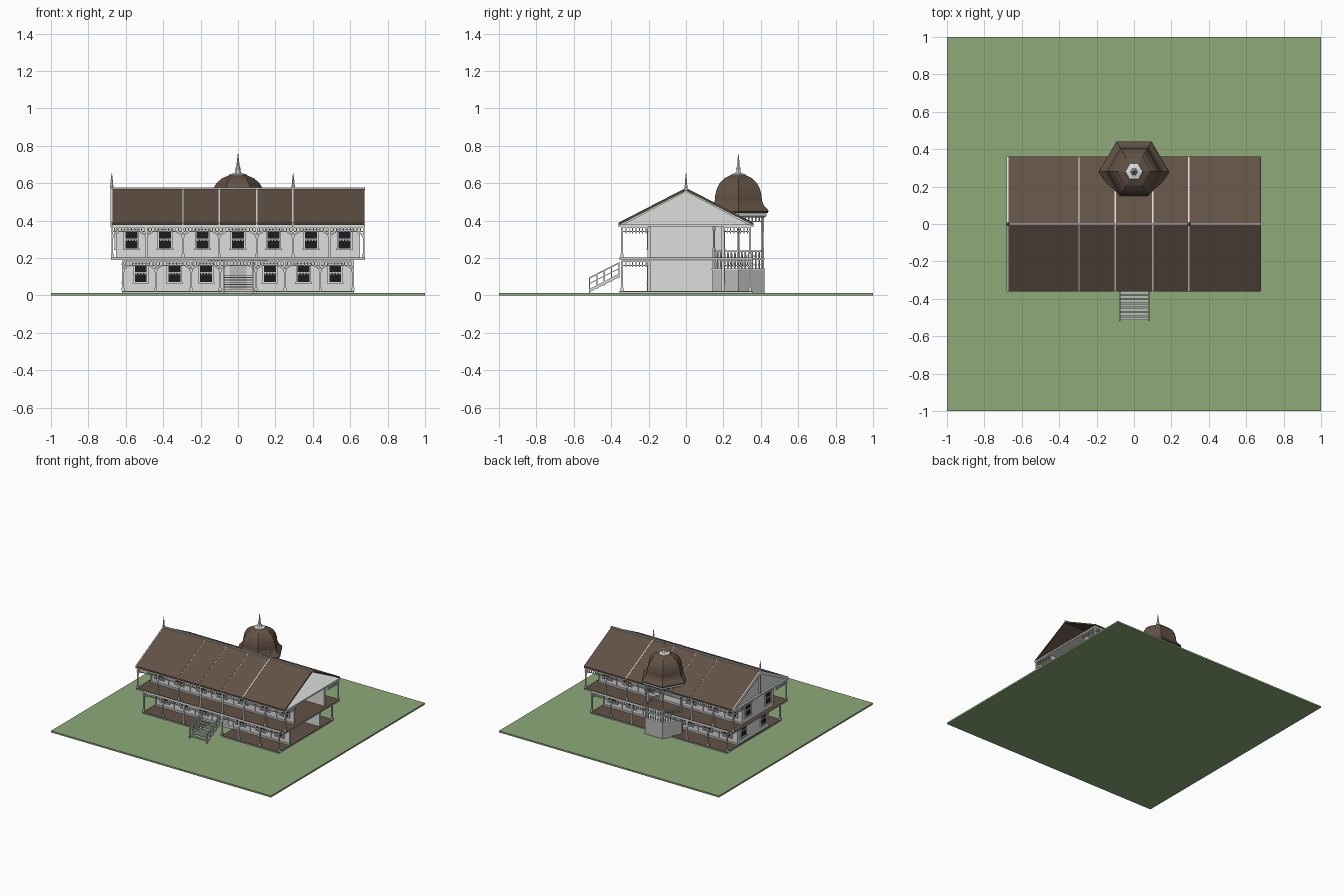
import bpy, bmesh, math
from mathutils import Vector

if "Cube" in bpy.data.objects:
    bpy.data.objects.remove(bpy.data.objects["Cube"])


def mat(name, r, g, b):
    m = bpy.data.materials.new(name)
    m.diffuse_color = (r, g, b, 1)
    m.use_nodes = True
    m.node_tree.nodes["Principled BSDF"].inputs["Base Color"].default_value = m.diffuse_color
    return m


GREEN = mat("grass green", 0.27, 0.40, 0.19)
BROWN = mat("roof brown", 0.12, 0.083, 0.06)
WHITE = mat("painted white", 0.72, 0.74, 0.72)
GREY = mat("stone grey", 0.50, 0.51, 0.51)
DARK = mat("window dark", 0.012, 0.012, 0.014)


def finish(bm, name, m):
    bmesh.ops.recalc_face_normals(bm, faces=bm.faces)
    me = bpy.data.meshes.new(name)
    bm.to_mesh(me)
    bm.free()
    me.materials.append(m)
    ob = bpy.data.objects.new(name, me)
    bpy.context.collection.objects.link(ob)
    return ob


def prism(bm, pts, a, b, axis=0):
    """Extrude a polygon along x (pts are y,z) or along y (pts are x,z)."""
    def v(p, t):
        return bm.verts.new((t, p[0], p[1]) if axis == 0 else (p[0], t, p[1]))
    lo, hi = [v(p, a) for p in pts], [v(p, b) for p in pts]
    bm.faces.new(lo)
    bm.faces.new(hi)
    n = len(pts)
    for i in range(n):
        j = (i + 1) % n
        bm.faces.new((lo[i], lo[j], hi[j], hi[i]))


def box(bm, x0, x1, y0, y1, z0, z1):
    prism(bm, [(y0, z0), (y1, z0), (y1, z1), (y0, z1)], x0, x1)


def boxes(name, m, items):
    bm = bmesh.new()
    for it in items:
        box(bm, *it)
    return finish(bm, name, m)


def lathe(bm, prof, cx, cy, n=6):
    """Ring profile (radius, z) with n sides."""
    rings = [[bm.verts.new((cx + r * math.cos(2 * math.pi * i / n),
                            cy + r * math.sin(2 * math.pi * i / n), z)) for i in range(n)]
             for r, z in prof]
    for a, b in zip(rings, rings[1:]):
        for i in range(n):
            j = (i + 1) % n
            bm.faces.new((a[i], a[j], b[j], b[i]))
    bm.faces.new(rings[0])
    bm.faces.new(rings[-1])


# Ground plate
boxes("lawn", GREEN, [(-1, 1, -1, 1, 0, 0.013)])

# Storeys: (half length, wall half length, floor z, ceiling z, post x, window x)
LOW = dict(h=0.62, w=0.61, z0=0.022, z1=0.187,
           posts=[-0.615, -0.44, -0.25, -0.095, 0.095, 0.25, 0.44, 0.615],
           wins=[-0.52, -0.34, -0.17, 0.17, 0.35, 0.52])
UP = dict(h=0.68, w=0.65, z0=0.202, z1=0.368,
          posts=[-0.672, -0.49, -0.295, -0.1, 0.1, 0.295, 0.49, 0.672],
          wins=[-0.57, -0.39, -0.19, 0, 0.19, 0.39, 0.57])

for tag, s in (("lower", LOW), ("upper", UP)):
    h, w, z0, z1 = s["h"], s["w"], s["z0"], s["z1"]
    # Walls: front, back, left end; the right end is open
    walls = [(-w, w, -0.2, -0.19, z0, z1), (-w, w, 0.19, 0.2, z0, z1),
             (-w, -w + 0.01, -0.2, 0.2, z0, z1)]
    boxes(tag + "_walls", WHITE, walls)
    # Corner boards and skirting on the walls
    trim = []
    for sy in (-1, 1):
        ya, yb = sorted((sy * 0.2, sy * 0.206))
        trim += [(-w, w, ya, yb, z0, z0 + 0.012)]
        for x in s["posts"][1:-1]:
            trim += [(x - 0.004, x + 0.004, ya, yb, z0, z1)]
        trim += [(w - 0.008, w + 0.002, ya, yb, z0, z1), (-w - 0.002, -w + 0.008, ya, yb, z0, z1)]
    boxes(tag + "_wall_trim", WHITE, trim)

    # Windows: frame, dark pane and scalloped valance
    frame, pane, lace = [], [], []
    zc = z0 + 0.095
    spots = [(x, sy, 0) for x in s["wins"] for sy in (-1, 1) if not (sy > 0 and abs(x) < 0.1)]
    spots += [(-0.13, -1, 1), (0.13, -1, 1)]
    for c, sg, end in spots:
        base = sg * (w if end else 0.2)

        def add(lst, u0, u1, d, za, zb):
            a, b = sorted((base, base + sg * d))
            lst.append((a, b, c + u0, c + u1, za, zb) if end else (c + u0, c + u1, a, b, za, zb))
        for e in (-1, 1):
            u0, u1 = sorted((e * 0.032, e * 0.041))
            add(frame, u0, u1, 0.009, zc - 0.05, zc + 0.05)
        add(frame, -0.045, 0.045, 0.012, zc + 0.044, zc + 0.054)
        add(frame, -0.045, 0.045, 0.012, zc - 0.054, zc - 0.046)
        add(pane, -0.032, 0.032, 0.004, zc - 0.046, zc + 0.044)
        add(lace, -0.032, 0.032, 0.006, zc + 0.002, zc + 0.008)
        for k in range(4):
            u = -0.024 + k * 0.016
            add(lace, u - 0.004, u + 0.004, 0.006, zc - 0.006, zc + 0.002)
    boxes(tag + "_window_frames", WHITE, frame)
    boxes(tag + "_window_panes", DARK, pane)
    boxes(tag + "_window_lace", GREY, lace)

    # Floor slab with brown boards; the lower one is split in front of the stairs
    xs = [(-h, -0.1), (0.1, h)] if tag == "lower" else [(-h, h)]
    slab, deck = [], []
    for ya, yb, parts in ((-0.355, -0.2, xs), (-0.2, 0.355, [(-h, h)])):
        for a, b in parts:
            slab.append((a, b, ya, yb, z0 - 0.012, z0 - 0.003))
            deck.append((a, b, ya, yb, z0 - 0.003, z0))
    boxes(tag + "_floor_slab", WHITE, slab)
    boxes(tag + "_floor_boards", BROWN, deck)

    # Veranda posts, curved brackets and spindle frieze on both long sides
    posts, frz = [], []
    br = bmesh.new()
    for sy in (-1, 1):
        y = sy * 0.342
        for i, x in enumerate(s["posts"]):
            if sy > 0 and abs(x) < 0.12:
                continue
            posts.append((x - 0.005, x + 0.005, y - 0.005, y + 0.005, z0, z1))
            posts.append((x - 0.008, x + 0.008, y - 0.008, y + 0.008, z0, z0 + 0.02))
            for d in (-1, 1):
                if (i == 0 and d < 0) or (i == 7 and d > 0):
                    continue
                zt, R = z1 - 0.028, 0.034
                arc = [(x + d * (R - R * math.cos(t)), zt - R + R * math.sin(t))
                       for t in [k * math.pi / 8 for k in range(5)]]
                inner = [(x + d * (R - (R - 0.007) * math.cos(t)), zt - R + (R - 0.007) * math.sin(t))
                         for t in [k * math.pi / 8 for k in range(5)]]
                prism(br, arc + inner[::-1], y - 0.003, y + 0.003, 1)
        frz += [(-h, h, y - 0.004, y + 0.004, z1 - 0.03, z1 - 0.025),
                (-h, h, y - 0.006, y + 0.006, z1 - 0.008, z1)]
        n = int(2 * h / 0.018)
        frz += [(-h + 0.018 * k, -h + 0.018 * k + 0.005, y - 0.002, y + 0.002, z1 - 0.027, z1 - 0.006)
                for k in range(1, n + 1)]
        # Short frieze across each veranda end
        for x in (s["posts"][0], s["posts"][-1]):
            ya, yb = sorted((sy * 0.2, y))
            frz += [(x - 0.004, x + 0.004, ya, yb, z1 - 0.03, z1 - 0.025),
                    (x - 0.004, x + 0.004, ya, yb, z1 - 0.008, z1)]
            frz += [(x - 0.002, x + 0.002, ya + 0.018 * k, ya + 0.018 * k + 0.005, z1 - 0.036, z1 - 0.006)
                    for k in range(1, 8)]
    boxes(tag + "_veranda_posts", WHITE, posts)
    boxes(tag + "_spindle_frieze", WHITE, frz)
    finish(br, tag + "_brackets", WHITE)

# Entrance door
boxes("entrance_door", GREY, [(-0.045, 0.045, -0.204, -0.2, 0.022, 0.16)])
boxes("entrance_door_frame", WHITE, [(-0.055, -0.045, -0.208, -0.2, 0.022, 0.17),
      (0.045, 0.055, -0.208, -0.2, 0.022, 0.17), (-0.055, 0.055, -0.208, -0.2, 0.16, 0.17)])

# Attic floor
boxes("attic_floor", WHITE, [(-0.68, 0.68, -0.35, 0.35, 0.368, 0.38)])

# Roof slopes in five sections with pale strips between them
cuts = [-0.68, -0.295, -0.1, 0.1, 0.295, 0.68]
roof, strips = bmesh.new(), bmesh.new()
for sy in (-1, 1):
    for a, b in zip(cuts, cuts[1:]):
        prism(roof, [(0, 0.572), (sy * 0.36, 0.387), (sy * 0.36, 0.375), (0, 0.56)], a + 0.003, b - 0.003)
    for x in cuts[1:-1]:
        prism(strips, [(0, 0.570), (sy * 0.357, 0.385), (sy * 0.357, 0.37), (0, 0.555)], x - 0.004, x + 0.004)
finish(roof, "main_roof", BROWN)
finish(strips, "roof_strips", WHITE)
boxes("ridge_cap", WHITE, [(-0.68, 0.68, -0.006, 0.006, 0.564, 0.577)])

# Gables with barge boards, king post and finial
gab, fin = bmesh.new(), bmesh.new()
for x in (-0.675, 0.295):
    prism(gab, [(-0.335, 0.38), (0.335, 0.38), (0, 0.556)], x + 0.01, x + 0.016)
    for sy in (-1, 1):
        prism(gab, [(0, 0.575), (sy * 0.36, 0.389), (sy * 0.36, 0.366), (0, 0.543)], x - 0.006, x + 0.003)
    box(gab, x - 0.004, x + 0.01, -0.006, 0.006, 0.39, 0.575)
    lathe(fin, [(0.006, 0.56), (0.009, 0.585), (0.005, 0.597), (0.007, 0.605), (0.001, 0.655)], x, 0)
finish(gab, "gables", WHITE)
finish(fin, "gable_finials", WHITE)

# Stairs: treads, stringers, handrails and newels
N = 7
st, rails = [], bmesh.new()
for i in range(N):
    y, z = -0.505 + i * 0.023, 0.03 + i * 0.0125
    st.append((-0.075, 0.075, y - 0.009, y + 0.009, z, z + 0.005))
boxes("stair_treads", GREY, st)
for sx in (-0.08, 0.075):
    for za, zb in ((0.016, 0.034), (0.088, 0.096), (0.06, 0.064)):
        prism(rails, [(-0.518, za), (-0.355, za + 0.083), (-0.355, zb + 0.083), (-0.518, zb)], sx, sx + 0.007)
    for i in range(5):
        y, z = -0.515 + i * 0.039, 0.013 + i * 0.02
        box(rails, sx - 0.001, sx + 0.008, y - 0.003, y + 0.003, z, z + 0.083)
finish(rails, "stair_rails", WHITE)

# Back turret: six-sided base, balustrade, posts, bell roof and spire
CY = 0.28
bm = bmesh.new()
lathe(bm, [(0.16, 0.013), (0.16, 0.135)], 0, CY)
finish(bm, "turret_base", GREY)
bm = bmesh.new()
lathe(bm, [(0.165, 0.135), (0.165, 0.143)], 0, CY)
lathe(bm, [(0.160, 0.19), (0.160, 0.2)], 0, CY)
lathe(bm, [(0.16, 0.415), (0.175, 0.425), (0.175, 0.442)], 0, CY)
R = 0.15
corner = [Vector((R * math.cos(k * math.pi / 3), CY + R * math.sin(k * math.pi / 3), 0)) for k in range(6)]
for a, b in zip(corner, corner[1:] + corner[:1]):
    lathe(bm, [(0.009, 0.14), (0.009, 0.25), (0.006, 0.26), (0.006, 0.34), (0.009, 0.35), (0.009, 0.42)], a.x, a.y)
    n = Vector((b.y - a.y, a.x - b.x, 0)).normalized() * 0.004
    for za, zb in ((0.232, 0.24), (0.392, 0.397)):
        q = [a + n, b + n, b - n, a - n]
        lo = [bm.verts.new((p.x, p.y, za)) for p in q]
        hi = [bm.verts.new((p.x, p.y, zb)) for p in q]
        bm.faces.new(lo)
        bm.faces.new(hi)
        for i in range(4):
            bm.faces.new((lo[i], lo[i - 1], hi[i - 1], hi[i]))
    for k in range(1, 7):
        p = a.lerp(b, k / 7)
        lathe(bm, [(0.003, 0.143), (0.006, 0.165), (0.003, 0.185), (0.006, 0.21), (0.003, 0.234)], p.x, p.y, 4)
        lathe(bm, [(0.003, 0.394), (0.003, 0.418)], p.x, p.y, 4)
finish(bm, "turret_gallery", WHITE)
bm = bmesh.new()
lathe(bm, [(0.18, 0.44), (0.187, 0.447), (0.183, 0.457), (0.158, 0.48), (0.146, 0.505), (0.143, 0.535),
           (0.134, 0.568), (0.115, 0.6), (0.085, 0.626), (0.045, 0.643)], 0, CY)
finish(bm, "turret_dome", BROWN)
bm = bmesh.new()
lathe(bm, [(0.05, 0.638), (0.046, 0.647), (0.02, 0.653), (0.012, 0.668), (0.014, 0.68), (0.008, 0.69),
           (0.006, 0.72), (0.001, 0.757)], 0, CY)
finish(bm, "turret_spire", WHITE)
